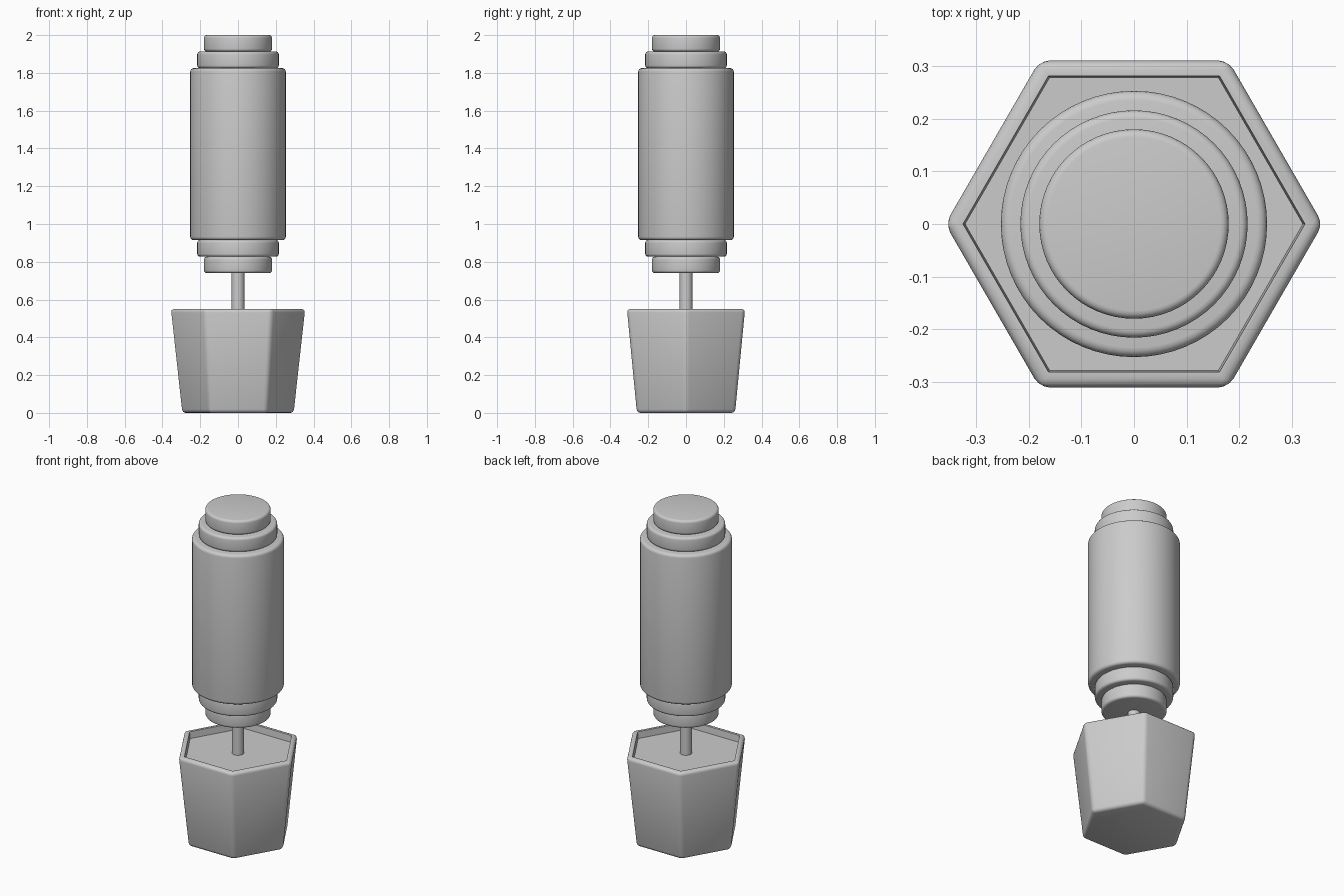
import bpy, bmesh
from math import sin, cos, pi, radians

if "Cube" in bpy.data.objects:
    bpy.data.objects.remove(bpy.data.objects["Cube"])


def finish(name, bm, smooth_angle):
    bmesh.ops.recalc_face_normals(bm, faces=bm.faces)
    mesh = bpy.data.meshes.new(name)
    bm.to_mesh(mesh)
    bm.free()
    ob = bpy.data.objects.new(name, mesh)
    bpy.context.collection.objects.link(ob)
    bpy.ops.object.select_all(action='DESELECT')
    ob.select_set(True)
    bpy.context.view_layer.objects.active = ob
    bpy.ops.object.shade_smooth_by_angle(angle=radians(smooth_angle))
    return ob


def ring(bm, sides, r, z):
    return [bm.verts.new((r * cos(2 * pi * i / sides), r * sin(2 * pi * i / sides), z))
            for i in range(sides)]


def prism(sides, r0, r1, z0, z1):
    bm = bmesh.new()
    low, high = ring(bm, sides, r0, z0), ring(bm, sides, r1, z1)
    for i in range(sides):
        j = (i + 1) % sides
        bm.faces.new((low[i], low[j], high[j], high[i]))
    bm.faces.new(low[::-1])
    top = bm.faces.new(high)
    bm.normal_update()
    return bm, top


def disc(name, r, z0, z1, bevel):
    bm, _ = prism(64, r, r, z0, z1)
    if bevel:
        rims = [e for e in bm.edges if abs(e.verts[0].co.z - e.verts[1].co.z) < 1e-5]
        bmesh.ops.bevel(bm, geom=rims, offset=bevel, segments=4, profile=0.5, affect='EDGES')
    return finish(name, bm, 35)


# Hexagonal pot: rounded outer edges, sharp recess holding the soil
bm, top = prism(6, 0.30, 0.361, 0.0, 0.55)
outer_edges = list(bm.edges)
bmesh.ops.inset_region(bm, faces=[top], thickness=0.036)
bmesh.ops.inset_region(bm, faces=[top], thickness=0.004)
for v in top.verts:
    v.co.z -= 0.04
bmesh.ops.bevel(bm, geom=outer_edges, offset=0.019, segments=3, profile=0.5, affect='EDGES')
finish("pot", bm, 35)

# Stem
disc("stem", 0.034, 0.50, 0.75, 0)

# Main body
disc("body", 0.253, 0.915, 1.825, 0.018)

# Stepped collars mirrored about the middle of the body
mid = 1.37
for label, r, a, b in (("inner", 0.216, 0.455, 0.543), ("outer", 0.18, 0.543, 0.63)):
    disc("upper_collar_" + label, r, mid + a, mid + b, 0.015)
    disc("lower_collar_" + label, r, mid - b, mid - a, 0.015)
